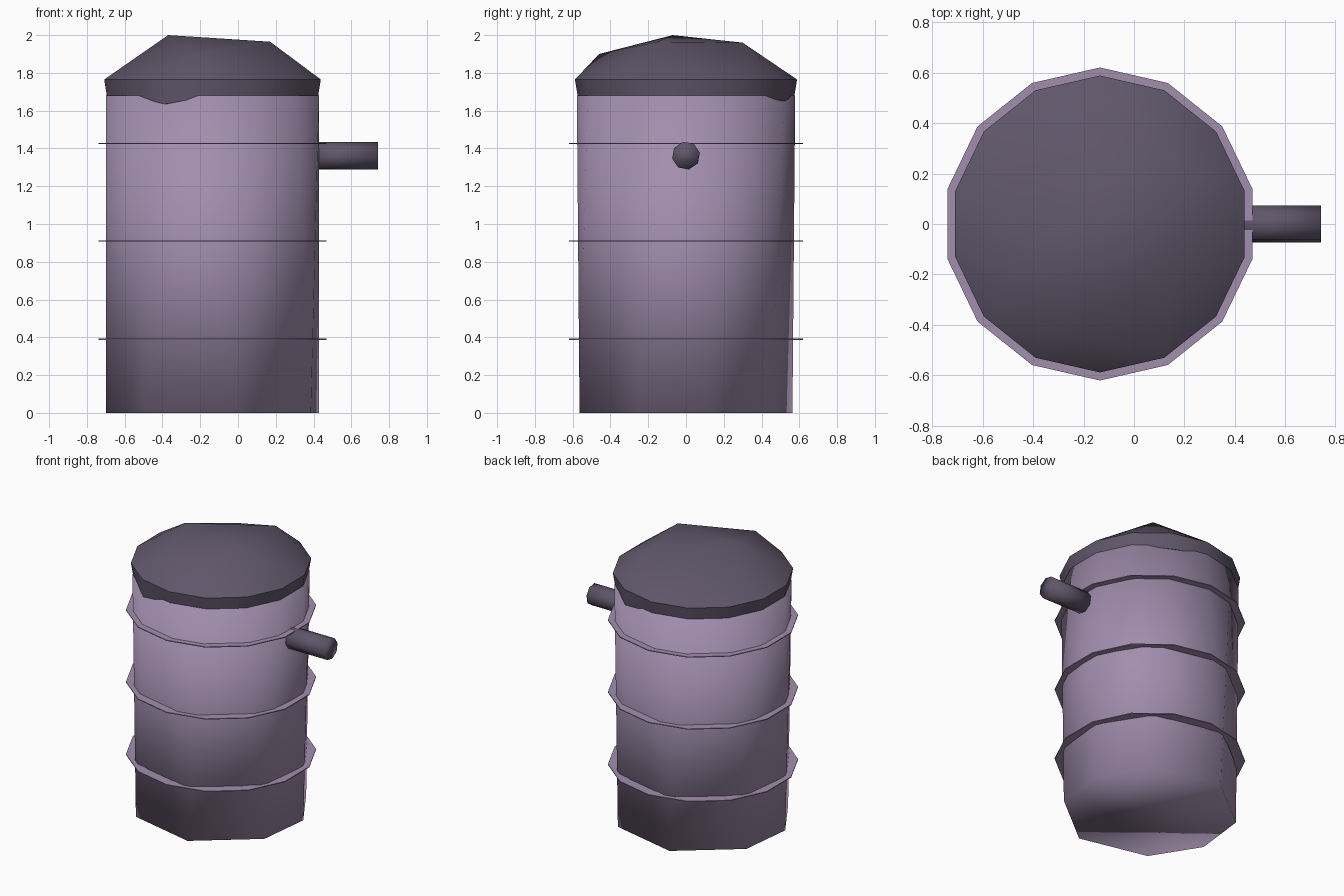
import bpy, bmesh, math
from mathutils import Vector, Matrix

cube = bpy.data.objects.get("Cube")
if cube:
    bpy.data.objects.remove(cube, do_unlink=True)

AXIS_X = -0.135            # centre line of the barrel
STEP = 2 * math.pi / 28    # angular grid shared by every round part


def material(name, rgb):
    m = bpy.data.materials.new(name)
    m.use_nodes = True
    m.diffuse_color = (*rgb, 1)
    m.node_tree.nodes["Principled BSDF"].inputs["Base Color"].default_value = (*rgb, 1)
    return m


mauve = material("pale_mauve", (0.36, 0.27, 0.42))
plum = material("dark_plum", (0.115, 0.095, 0.145))


def ring(radius, z, slots):
    return [Vector((AXIS_X + radius * math.cos(i * STEP), radius * math.sin(i * STEP), z))
            for i in slots]


def add_object(name, bm, mat, angle=None):
    bmesh.ops.recalc_face_normals(bm, faces=bm.faces)
    mesh = bpy.data.meshes.new(name)
    bm.to_mesh(mesh)
    bm.free()
    mesh.materials.append(mat)
    ob = bpy.data.objects.new(name, mesh)
    bpy.context.collection.objects.link(ob)
    bpy.ops.object.select_all(action='DESELECT')
    ob.select_set(True)
    bpy.context.view_layer.objects.active = ob
    if angle is None:
        bpy.ops.object.shade_smooth()
    else:
        bpy.ops.object.shade_smooth_by_angle(angle=math.radians(angle))
    return ob


def hull(name, points, mat, angle=None):
    bm = bmesh.new()
    for p in points:
        bm.verts.new(p)
    result = bmesh.ops.convex_hull(bm, input=bm.verts[:])
    unused = {v for v in result["geom_interior"] if isinstance(v, bmesh.types.BMVert)}
    bmesh.ops.delete(bm, geom=list(unused), context='VERTS')
    return add_object(name, bm, mat, angle)


FULL = range(1, 28, 2)                      # fourteen-sided outline
COARSE = (-13, -10, -6, -2, 1, 4, 8, 12)    # coarser outline at the foot

# Barrel body: fourteen sides at the top, eight at the foot
hull("barrel_body", ring(0.578, 1.68, FULL) + ring(0.578, 0, COARSE), mauve)

# Thin flat hoops
for n, z in enumerate((0.39, 0.91, 1.427)):
    bm = bmesh.new()
    loops = [[bm.verts.new(p) for p in ring(r, z + dz, FULL)]
             for r, dz in ((0.55, -0.003), (0.62, -0.003), (0.62, 0.003), (0.55, 0.003))]
    for a, b in zip(loops, loops[1:] + loops[:1]):
        for i in range(14):
            j = (i + 1) % 14
            bm.faces.new((a[i], a[j], b[j], b[i]))
    add_object(f"hoop_{n + 1}", bm, mauve, 30)

# Faceted domed lid with an uneven lower edge
lid = ring(0.588, 1.765, FULL) + ring(0.574, 1.68, FULL)
lid += ring(0.58, 1.635, [-9]) + ring(0.58, 1.65, [5])
lid += [Vector(p) for p in ((-0.37, -0.07, 2.0), (0.17, -0.15, 1.965),
                            (0.09, 0.30, 1.96), (-0.23, -0.46, 1.90))]
hull("lid", lid, plum, 32)

# Side spout
bm = bmesh.new()
place = Matrix.Translation((0.56, 0, 1.362)) @ Matrix.Rotation(math.pi / 2, 4, 'Y') \
    @ Matrix.Rotation(math.radians(12), 4, 'Z')
bmesh.ops.create_cone(bm, cap_ends=True, segments=8, radius1=0.075, radius2=0.075,
                      depth=0.36, matrix=place)
add_object("spout", bm, plum)
